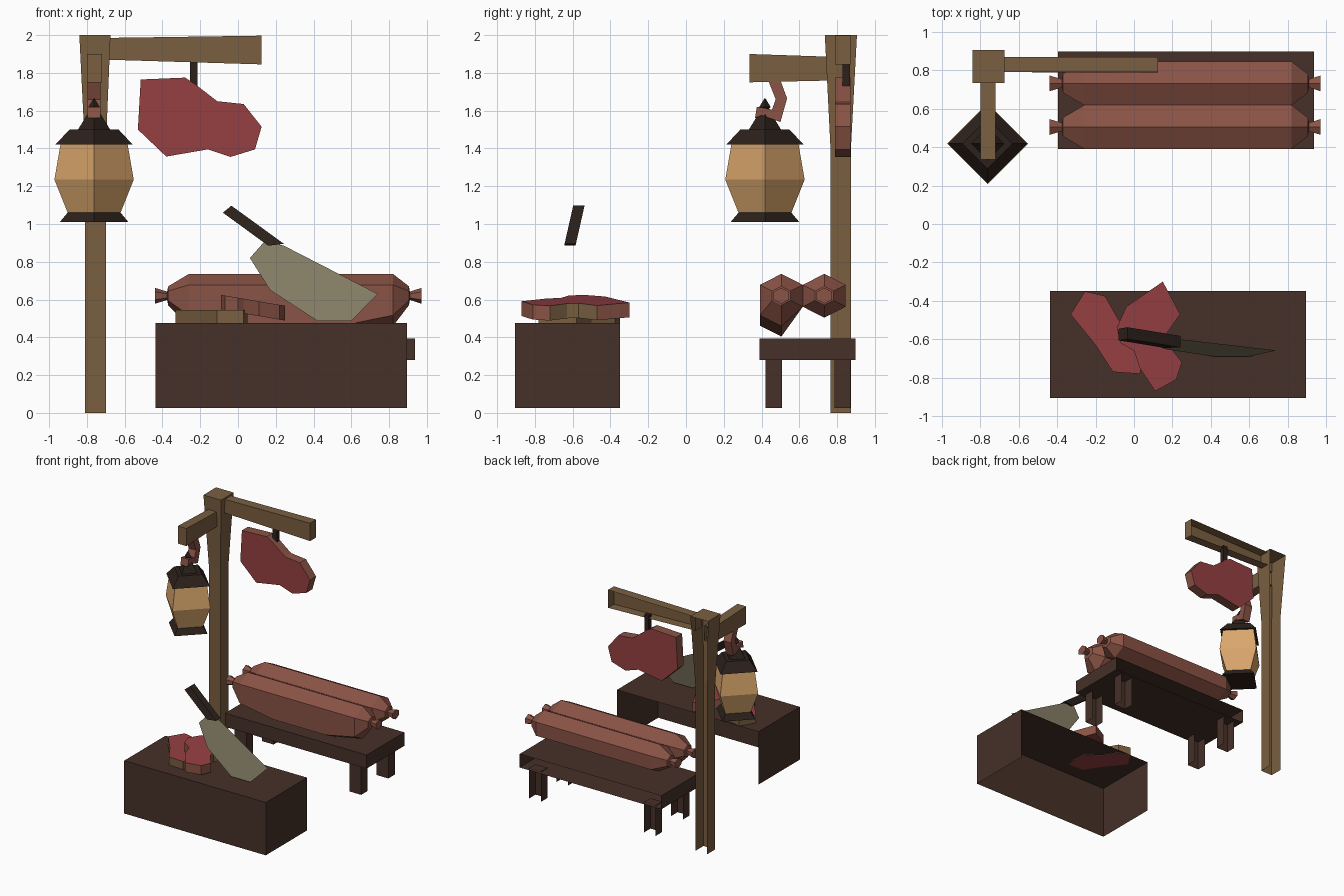
import bpy, bmesh, math
from mathutils import Vector

if "Cube" in bpy.data.objects:
    bpy.data.objects.remove(bpy.data.objects["Cube"])


def mat(name, r, g, b):
    m = bpy.data.materials.new(name)
    m.diffuse_color = [((c / 255 + 0.055) / 1.055) ** 2.4 for c in (r, g, b)] + [1]
    m.use_nodes = True
    m.node_tree.nodes["Principled BSDF"].inputs["Base Color"].default_value = m.diffuse_color
    return m


WOOD = mat("light wood", 122, 95, 65)
DARK = mat("dark wood", 70, 48, 40)
IRON = mat("dark iron", 44, 33, 27)
GLASS = mat("lamp glow", 218, 167, 108)
RIND = mat("sausage skin", 138, 83, 69)
MEAT = mat("red meat", 150, 64, 66)
STEEL = mat("blade steel", 134, 126, 102)


def make(name, bm, *mats, recalc=True):
    if recalc:
        bmesh.ops.recalc_face_normals(bm, faces=bm.faces)
    me = bpy.data.meshes.new(name)
    bm.to_mesh(me)
    bm.free()
    for m in mats:
        me.materials.append(m)
    ob = bpy.data.objects.new(name, me)
    bpy.context.collection.objects.link(ob)
    return ob


def loft(bm, rings):
    """Skin a list of equal-length point rings and cap both ends."""
    vs = [[bm.verts.new(p) for p in ring] for ring in rings]
    n = len(vs[0])
    for a, b in zip(vs, vs[1:]):
        for i in range(n):
            bm.faces.new((a[i], a[(i + 1) % n], b[(i + 1) % n], b[i]))
    bm.faces.new(vs[0][::-1])
    bm.faces.new(vs[-1])


def rect(x0, x1, y0, y1, z):
    return [(x0, y0, z), (x1, y0, z), (x1, y1, z), (x0, y1, z)]


def timber(name, rings, m, bottom=False):
    """Boxy timber, open at the back (and usually underneath)."""
    bm = bmesh.new()
    loft(bm, rings)
    bmesh.ops.recalc_face_normals(bm, faces=bm.faces)
    cut = [f for f in bm.faces if f.normal.y > 0.7 or (f.normal.z < -0.7 and not bottom)]
    bmesh.ops.delete(bm, geom=cut, context='FACES')
    return make(name, bm, m, recalc=False)


def slab(name, outline, place, fat=lambda c: False):
    """Cut of meat: red faces, skin or fat rim. place(u, v, side) -> point."""
    bm = bmesh.new()
    loft(bm, [[place(u, v, s) for u, v in outline] for s in (0, 1)])
    for f in bm.faces:
        f.material_index = 1 if len(f.verts) > 4 else 2 if fat(f.calc_center_median()) else 0
    return make(name, bm, RIND, MEAT, WOOD)


# Post and its two arms
timber("post", [rect(-.81, -.70, .765, .873, 0), rect(-.81, -.70, .765, .873, 1.4),
                rect(-.84, -.675, .735, .905, 2.0)], WOOD)
timber("long_arm", [[(-.70, .79, 1.87), (.125, .79, 1.845), (.125, .87, 1.845), (-.70, .87, 1.87)],
                    [(-.70, .79, 1.985), (.125, .79, 1.997), (.125, .87, 1.997), (-.70, .87, 1.985)]],
       WOOD, bottom=True)
timber("short_arm", [[(-.80, .335, 1.75), (-.72, .335, 1.75), (-.72, .78, 1.76), (-.80, .78, 1.76)],
                     [(-.80, .335, 1.90), (-.72, .335, 1.90), (-.72, .78, 1.885), (-.80, .78, 1.885)]],
       WOOD, bottom=True)

# Chopping table and bench
timber("chopping_table", [rect(-.437, .895, -.905, -.35, z) for z in (.026, .475)], DARK)
timber("bench_top", [rect(-.395, .937, .39, .897, z) for z in (.28, .395)], DARK, bottom=True)
for lx in (-.325, .755):
    for ly in (.42, .785):
        timber("bench_leg", [rect(lx, lx + .11, ly, ly + .087, z) for z in (.026, .285)], DARK)

# Two tied sausages on the bench; the front one sags onto the wood
for name, cy, sag in (("front_sausage", .505, .1), ("back_sausage", .732, 0)):
    rings = []
    for x, r, s in ((-.44, .042, 0), (-.375, .022, 0), (-.37, .05, 0), (-.26, .116, .45), (.05, .116, 1),
                    (.55, .116, 1), (.82, .116, .45), (.905, .05, 0), (.91, .022, 0), (.972, .042, 0)):
        ring = []
        for k in range(6):
            a = math.radians(90 + 60 * k)
            dy, dz = 1.13 * r * math.cos(a), r * math.sin(a)
            drop = sag * s if dz < 0 and dy < .01 else 0
            ring.append((x, cy + dy, .62 + dz - drop))
        rings.append(ring)
    bm = bmesh.new()
    loft(bm, rings)
    make(name, bm, RIND)

# Lantern: four-sided, corners on the axes
LC = Vector((-.762, .418, 0))


def turned(name, profile, m):
    bm = bmesh.new()
    loft(bm, [[LC + Vector((r * math.cos(k * math.pi / 2), r * math.sin(k * math.pi / 2), z))
               for k in range(4)] for r, z in profile])
    make(name, bm, m)


turned("lantern_base", [(.182, 1.01), (.14, 1.06)], IRON)
turned("lantern_glass", [(.14, 1.06), (.21, 1.235), (.178, 1.42)], GLASS)
turned("lantern_roof", [(.205, 1.42), (.13, 1.5)], IRON)
turned("lantern_cap", [(.085, 1.5), (.03, 1.59), (.015, 1.6), (.03, 1.62), (.003, 1.665)], IRON)

# Bent hook from the short arm to the lantern
bm = bmesh.new()
hook = [((.435, 1.76), (.50, 1.76)), ((.475, 1.66), (.535, 1.665)), ((.455, 1.605), (.50, 1.54)),
        ((.41, 1.615), (.40, 1.575)), ((.375, 1.62), (.365, 1.56))]
loft(bm, [[(-.797, *a), (-.727, *a), (-.727, *b), (-.797, *b)] for a, b in hook])
make("lantern_hook", bm, RIND)

# Hanging joint and its strap
joint = [(-.515, 1.765), (-.28, 1.775), (-.22, 1.735), (-.11, 1.65), (.03, 1.635), (.125, 1.515),
         (.09, 1.395), (-.04, 1.355), (-.16, 1.395), (-.38, 1.357), (-.53, 1.5)]
slab("hanging_meat", joint, lambda u, v, s: (u, .788 + .082 * s, v))
bm = bmesh.new()
loft(bm, [rect(-.255, -.215, .828, .868, z) for z in (1.70, 1.88)])
make("hanging_strap", bm, IRON)

# Two chops on the table: one flat, one leaning on it and sloping down to the right
chop = [(-.33, -.47), (-.255, -.35), (-.15, -.375), (-.08, -.5), (.04, -.58), (.05, -.7),
        (.03, -.78), (-.11, -.77), (-.2, -.63)]
slab("lower_chop", chop, lambda u, v, s: (u, v, .469 + .075 * s), fat=lambda c: True)
chop2 = [(-.09, -.54), (-.04, -.43), (.15, -.30), (.24, -.47), (.17, -.57), (.18, -.63), (.25, -.72),
         (.22, -.81), (.11, -.87), (.03, -.75), (.0, -.66), (-.07, -.62)]
slab("upper_chop", chop2, lambda u, v, s: (u, v, .545 - .17 * (u + .08) + .078 * s),
     fat=lambda c: c.x > .1 and -.69 < c.y < -.45)


# Cleaver: paper-thin blade leaning back, with a chunky handle
def lean(x, z, d=0):
    return (x, -.69 + .226 * (z - .487) + d, z)


bm = bmesh.new()
blade = [(.063, .82), (.17, .65), (.42, .487), (.60, .487), (.74, .63), (.243, .885), (.143, .91)]
bm.faces.new([bm.verts.new(lean(x, z)) for x, z in blade])
make("cleaver_blade", bm, STEEL, recalc=False)
bm = bmesh.new()
grip = [(-.08, 1.06), (.16, .885), (.243, .895), (-.035, 1.097)]
loft(bm, [[lean(x, z, d) for x, z in grip] for d in (-.045, .015)])
make("cleaver_handle", bm, IRON)
